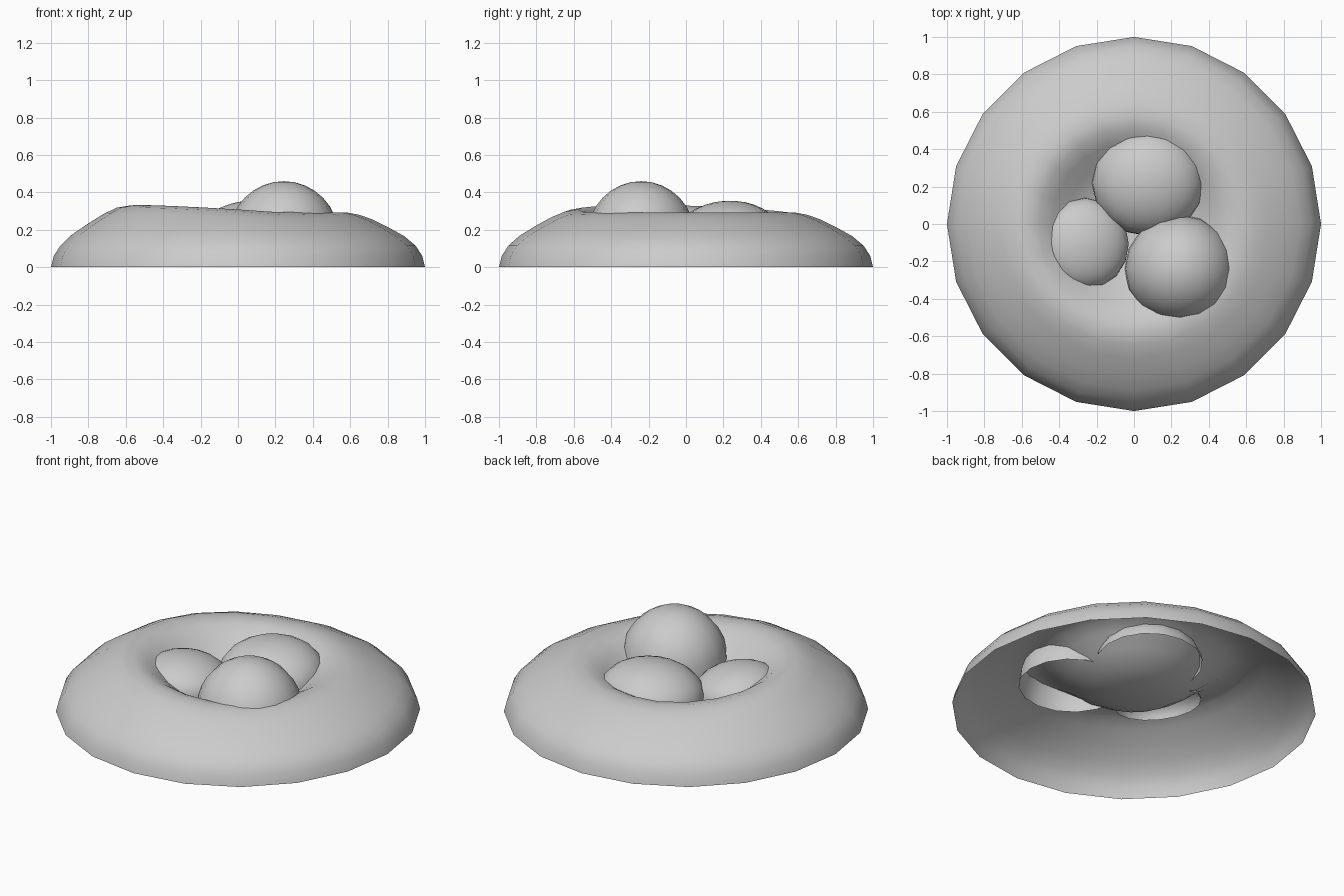
import bpy, math
from mathutils import Matrix, Vector

if "Cube" in bpy.data.objects:
    bpy.data.objects.remove(bpy.data.objects["Cube"])

SIDES = 20


def lathe(name, profile, sides, lift=None, matrix=None):
    """Spin (radius, height) points round z, closing onto the last axis point."""
    verts, faces = [], []
    rings = profile[:-1]
    for r, z in rings:
        for i in range(sides):
            a = 2 * math.pi * i / sides
            dz = lift(r, a) if lift else 0
            verts.append(Vector((r * math.cos(a), r * math.sin(a), z + dz)))
    for k in range(len(rings) - 1):
        for i in range(sides):
            j = (i + 1) % sides
            faces.append((k * sides + i, k * sides + j,
                          (k + 1) * sides + j, (k + 1) * sides + i))
    tip, last = len(verts), (len(rings) - 1) * sides
    verts.append(Vector((0, 0, profile[-1][1])))
    faces += [(last + i, last + (i + 1) % sides, tip) for i in range(sides)]
    if matrix:
        verts = [matrix @ v for v in verts]
    mesh = bpy.data.meshes.new(name)
    mesh.from_pydata(verts, [], faces)
    mesh.polygons.foreach_set("use_smooth", [True] * len(mesh.polygons))
    ob = bpy.data.objects.new(name, mesh)
    bpy.context.collection.objects.link(ob)
    return ob


# Nest: rounded ring, open underneath, with a shallow bowl in the middle
def rim_lift(r, a):
    """One side of the crest stands a little higher."""
    ring = max(0, 1 - abs(r - 0.62) / 0.33)
    return 0.045 * ring * max(0, math.cos(a - math.radians(203)))


nest_profile = [(1.0, 0), (0.985, 0.06), (0.95, 0.115), (0.89, 0.165),
                (0.81, 0.21), (0.72, 0.255), (0.65, 0.28), (0.58, 0.293),
                (0.51, 0.28), (0.44, 0.24), (0.36, 0.18), (0.26, 0.125),
                (0.14, 0.095), (0, 0.085)]
lathe("nest", nest_profile, SIDES, rim_lift)


# Eggs: open domes settled into the bowl, leaning towards its middle
def egg(name, centre, radii, height, tilt):
    steps = 8
    prof = [(math.cos(t), math.sin(t))
            for t in (math.pi / 2 * k / steps for k in range(steps + 1))]
    x, y, _ = centre
    axis = Vector((y, -x, 0)).normalized()
    m = (Matrix.Translation(centre)
         @ Matrix.Rotation(math.radians(tilt), 4, axis)
         @ Matrix.Diagonal((radii[0], radii[1], height, 1)))
    lathe(name, prof, 16, matrix=m)


egg("egg_front", (0.245, -0.24, 0.16), (0.295, 0.29), 0.30, 0)
egg("egg_back", (0.075, 0.22, 0.165), (0.30, 0.285), 0.19, 4)
egg("egg_left", (-0.26, -0.105, 0.17), (0.235, 0.245), 0.13, 10)
